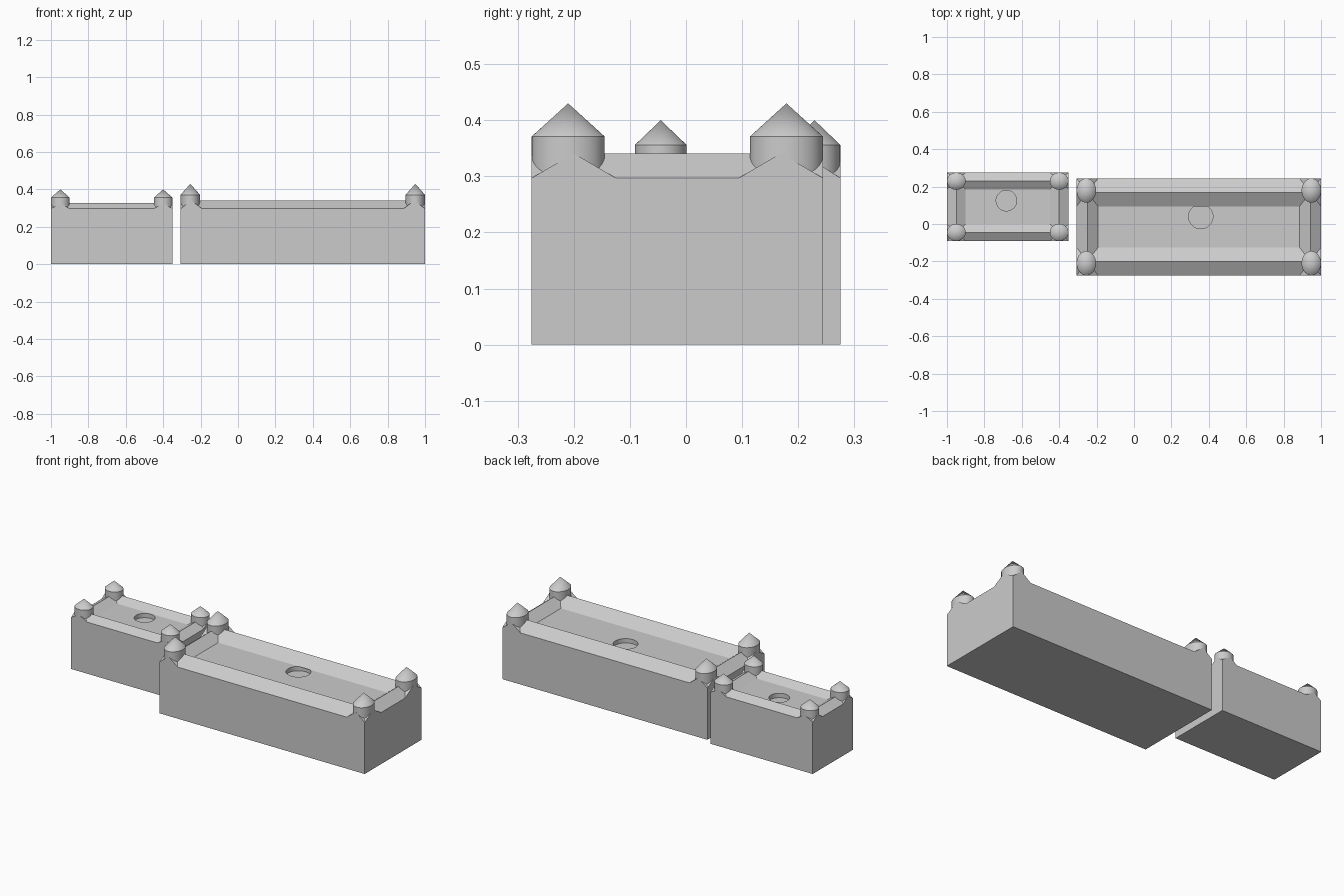
import bpy
import bmesh
from mathutils import Matrix

if "Cube" in bpy.data.objects:
    bpy.data.objects.remove(bpy.data.objects["Cube"])

stone = bpy.data.materials.new("stone grey")
stone.use_nodes = True
GREY = (0.6, 0.6, 0.6, 1)
stone.diffuse_color = GREY
stone.node_tree.nodes["Principled BSDF"].inputs["Base Color"].default_value = GREY


def finish(name, bm):
    bmesh.ops.recalc_face_normals(bm, faces=bm.faces)
    mesh = bpy.data.meshes.new(name)
    bm.to_mesh(mesh)
    bm.free()
    mesh.materials.append(stone)
    obj = bpy.data.objects.new(name, mesh)
    bpy.context.collection.objects.link(obj)
    return obj


def activate(obj):
    bpy.ops.object.select_all(action='DESELECT')
    obj.select_set(True)
    bpy.context.view_layer.objects.active = obj


def cylinder(bm, x, y, z0, z1, rx, ry, top=1.0):
    """Elliptical cylinder, or a cone when top is 0."""
    place = Matrix.Translation((x, y, (z0 + z1) / 2)) @ Matrix.Diagonal((rx, ry, 1, 1))
    bmesh.ops.create_cone(bm, cap_ends=True, segments=48, radius1=1,
                          radius2=top, depth=z1 - z0, matrix=place)


def block(name, x0, x1, y0, y1, height, hole):
    """Solid block with a round recess sunk into its top."""
    bm = bmesh.new()
    place = (Matrix.Translation(((x0 + x1) / 2, (y0 + y1) / 2, height / 2))
             @ Matrix.Diagonal((x1 - x0, y1 - y0, height, 1)))
    bmesh.ops.create_cube(bm, size=1, matrix=place)
    body = finish(name, bm)

    bm = bmesh.new()
    x, y, r = hole
    cylinder(bm, x, y, height - 0.025, height + 0.1, r, r)
    cutter = finish(name + "_cutter", bm)
    cutter.hide_render = True
    cut = body.modifiers.new("recess", 'BOOLEAN')
    cut.operation = 'DIFFERENCE'
    cut.solver = 'EXACT'
    cut.object = cutter
    activate(body)
    bpy.ops.object.modifier_apply(modifier=cut.name)
    bpy.data.objects.remove(cutter)


def ridge(name, along_x, start, end, low, high, base, peak):
    """Gabled parapet running the full length of one side."""
    bm = bmesh.new()
    profile = [(low, base), (high, base), ((low + high) / 2, peak)]
    ends = []
    for t in (start, end):
        ends.append([bm.verts.new((t, s, z) if along_x else (s, t, z))
                     for s, z in profile])
    for loop in ends:
        bm.faces.new(loop)
    for i in range(3):
        j = (i + 1) % 3
        bm.faces.new((ends[0][i], ends[0][j], ends[1][j], ends[1][i]))
    finish(name, bm)


def turret(name, x, y, rx, ry, base, eaves, tip):
    """Round corner turret with a pointed roof."""
    bm = bmesh.new()
    cylinder(bm, x, y, base, eaves, rx, ry)
    cylinder(bm, x, y, eaves, tip, rx, ry, top=0)
    obj = finish(name, bm)
    activate(obj)
    bpy.ops.object.shade_smooth_by_angle(angle=0.5)


def hall(name, x0, x1, y0, y1, base, peak, wide_x, wide_y, rx, ry, eaves, tip, hole):
    block(name + "_block", x0, x1, y0, y1, base, hole)
    # Parapets on the four sides
    ridge(name + "_front_parapet", True, x0, x1, y0, y0 + wide_y, base, peak)
    ridge(name + "_back_parapet", True, x0, x1, y1 - wide_y, y1, base, peak)
    ridge(name + "_right_parapet", False, y0, y1, x0, x0 + wide_x, base, peak)
    ridge(name + "_left_parapet", False, y0, y1, x1 - wide_x, x1, base, peak)
    # Turrets on the four corners
    for side, x in (("right", x0 + rx), ("left", x1 - rx)):
        for end, y in (("front", y0 + ry), ("back", y1 - ry)):
            turret(f"{name}_{end}_{side}_turret", x, y, rx, ry, base, eaves, tip)


hall("large_hall", -0.307, 1.0, -0.275, 0.244, 0.297, 0.341, 0.115, 0.15,
     0.052, 0.065, 0.371, 0.43, (0.357, 0.04, 0.065))
hall("small_hall", -1.0, -0.35, -0.091, 0.275, 0.297, 0.326, 0.1, 0.09,
     0.05, 0.046, 0.356, 0.4, (-0.682, 0.125, 0.055))
